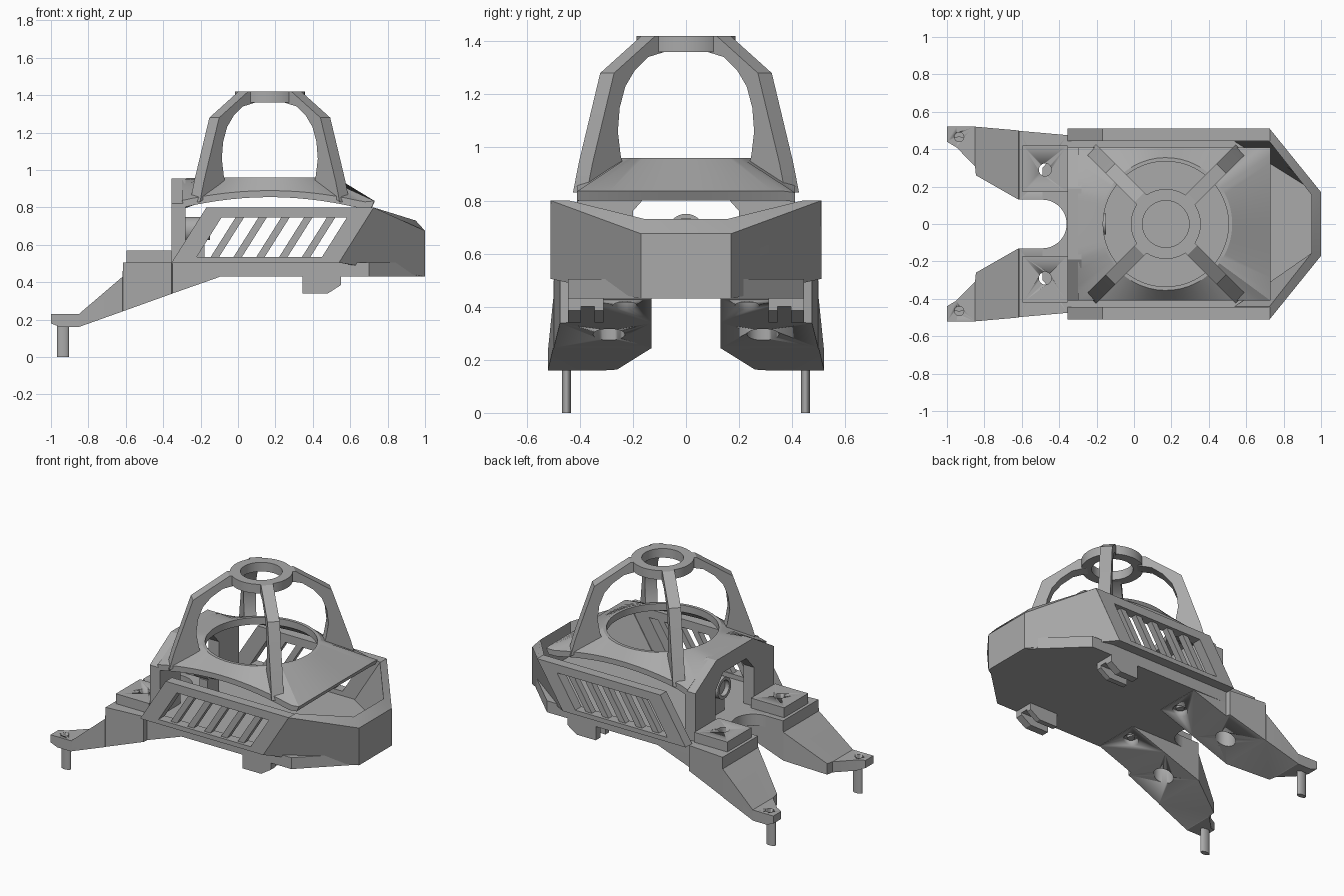
import bpy, bmesh
from math import radians, atan2, cos, sin, pi
from mathutils import Matrix, Vector

cube = bpy.data.objects.get("Cube")
if cube:
    bpy.data.objects.remove(cube)

grey = bpy.data.materials.new("mid grey")
grey.use_nodes = True
colour = (0.4, 0.4, 0.4, 1)
grey.diffuse_color = colour
grey.node_tree.nodes["Principled BSDF"].inputs["Base Color"].default_value = colour


def loft(name, sections, ring=False):
    """Skin matching closed sections; ring joins last to first."""
    bm = bmesh.new()
    rows = [[bm.verts.new(p) for p in s] for s in sections]
    n = len(rows[0])
    pairs = list(zip(rows, rows[1:]))
    if ring:
        pairs.append((rows[-1], rows[0]))
    else:
        bm.faces.new(rows[0])
        bm.faces.new(rows[-1])
    for a, b in pairs:
        for i in range(n):
            j = (i + 1) % n
            bm.faces.new((a[i], a[j], b[j], b[i]))
    bmesh.ops.recalc_face_normals(bm, faces=bm.faces)
    me = bpy.data.meshes.new(name)
    bm.to_mesh(me)
    bm.free()
    me.materials.append(grey)
    ob = bpy.data.objects.new(name, me)
    bpy.context.collection.objects.link(ob)
    bpy.ops.object.select_all(action="DESELECT")
    ob.select_set(True)
    bpy.context.view_layer.objects.active = ob
    bpy.ops.object.shade_smooth_by_angle(angle=radians(25))
    return ob


def prism(name, pts, lo, hi, axis):
    """Extrude a 2D outline along x, y or z."""
    def put(p, t):
        return {"x": (t, *p), "y": (p[0], t, p[1]), "z": (*p, t)}[axis]
    return loft(name, [[put(p, t) for p in pts] for t in (lo, hi)])


def disc(name, x, y, rx, ry, lo, hi, n=32):
    pts = [(x + rx * cos(2 * pi * i / n), y + ry * sin(2 * pi * i / n)) for i in range(n)]
    return prism(name, pts, lo, hi, "z")


def tube(name, profile, centre, axis="z", n=64):
    """Revolve a (radius, height) profile."""
    rows = []
    for i in range(n):
        c, s = cos(2 * pi * i / n), sin(2 * pi * i / n)
        rows.append([Vector((h, r * c, r * s) if axis == "x" else (r * c, r * s, h))
                     + Vector(centre) for r, h in profile])
    return loft(name, rows, ring=True)


def cut(target, cutter):
    cutter.hide_render = True
    cutter.hide_viewport = True
    cutter.display_type = "WIRE"
    m = target.modifiers.new("hole", "BOOLEAN")
    m.operation, m.solver, m.object = "DIFFERENCE", "EXACT", cutter


SLOPE = 0.63
CX = 0.17

# Floor plate with the rounded rear notch
notch = [(-0.49 + 0.13 * sin(a), 0.13 * cos(a)) for a in [pi * i / 24 for i in range(25)]]
outline = [(-0.49, 0.3), *notch, (-0.49, -0.3), (-0.355, -0.445), (0.7, -0.445),
           (0.985, -0.17), (0.985, 0.17), (0.7, 0.445), (-0.355, 0.445)]
prism("floor_plate", outline, 0.43, 0.505, "z")

# Nose wall, swept round the bow
side_section = [(0.54, 0.51, 0.505), (0.725, 0.51, 0.80), (0.725, 0.44, 0.80), (0.54, 0.44, 0.505)]
bow_section = [(1.0, 0.17, 0.43), (1.0, 0.17, 0.675), (0.95, 0.155, 0.73), (0.95, 0.155, 0.43)]


def flip(s):
    return [(x, -y, z) for x, y, z in s]


loft("nose_wall", [side_section, bow_section, flip(bow_section), flip(side_section)])


def slanted(x0, x1, z0, z1):
    def at(x, z):
        return (x + SLOPE * (z - 0.505), z)
    return [at(x0, z0), at(x1, z0), at(x1, z1), at(x0, z1)]


for s, side in ((1, "left"), (-1, "right")):
    # Slatted side panel
    frame = {"bottom": (-0.355, 0.54, 0.505, 0.535), "top": (-0.355, 0.54, 0.745, 0.80),
             "rear": (-0.355, -0.24, 0.535, 0.745), "front": (0.43, 0.54, 0.535, 0.745)}
    for key, f in frame.items():
        prism(f"{side}_panel_{key}", slanted(*f), s * 0.445, s * 0.51, "y")
    for i in range(5):
        x = -0.165 + 0.122 * i
        prism(f"{side}_slat_{i}", slanted(x, x + 0.045, 0.53, 0.75), s * 0.45, s * 0.49, "y")

    # Rear leg, lofted along x: x, inner y, outer y, bottom z, top z
    stations = [(-1.0, 0.44, 0.52, 0.18, 0.23), (-0.95, 0.41, 0.52, 0.16, 0.23),
                (-0.85, 0.31, 0.52, 0.16, 0.23), (-0.845, 0.26, 0.52, 0.163, 0.235),
                (-0.617, 0.13, 0.50, 0.244, 0.43), (-0.615, 0.13, 0.498, 0.245, 0.505),
                (-0.355, 0.13, 0.475, 0.338, 0.505), (-0.35, 0.13, 0.445, 0.34, 0.5),
                (-0.1, 0.13, 0.44, 0.428, 0.5)]
    leg = loft(f"{side}_leg", [[(x, s * a, b), (x, s * o, b), (x, s * o, t), (x, s * a, t)]
                               for x, a, o, b, t in stations])
    pad = prism(f"{side}_mount_pad", [(-0.595, s * 0.17), (-0.355, s * 0.17),
                                      (-0.355, s * 0.42), (-0.595, s * 0.42)], 0.5, 0.57, "z")
    bolt = disc(f"{side}_bolt_cutter", -0.475, s * 0.29, 0.034, 0.034, 0.1, 0.7)
    cut(leg, bolt)
    cut(pad, bolt)
    cut(leg, disc(f"{side}_bore_cutter", -0.475, s * 0.29, 0.06, 0.06, 0.1, 0.44))
    cut(leg, disc(f"{side}_tip_cutter", -0.935, s * 0.465, 0.025, 0.025, 0.17, 0.4))
    cut(leg, disc(f"{side}_screw_cutter", -0.17, s * 0.23, 0.045, 0.045, 0.3, 0.44))
    disc(f"{side}_screw", -0.17, s * 0.23, 0.025, 0.025, 0.415, 0.45, 16)
    disc(f"{side}_foot_pin", -0.935, s * 0.45, 0.032, 0.017, 0, 0.19)

    # Belly clip with two prongs
    clip = [(0.345, 0.44), (0.345, 0.34), (0.48, 0.34), (0.55, 0.385), (0.55, 0.44)]
    for key, a, b in (("outer", 0.395, 0.445), ("inner", 0.31, 0.345)):
        prism(f"{side}_clip_{key}", clip, s * a, s * b, "y")
    prism(f"{side}_clip_bridge", [(0.4, 0.40), (0.55, 0.40), (0.55, 0.44), (0.4, 0.44)],
          s * 0.34, s * 0.40, "y")

# Rear arch
half = [(0.2, 0.5), (0.2, 0.76), (0.12, 0.85)]
outer = [(0.41, 0.5), (0.41, 0.82), (0.19, 0.955)]
arch = ([(-y, z) for y, z in outer] + outer[::-1] + half
        + [(-y, z) for y, z in half[::-1]])
prism("rear_arch", arch, -0.355, -0.28, "x")

# Canopy shell: rectangular rim blending up to a round opening
X0, X1, Y1 = -0.3, 0.73, 0.41
corners = [(X1, -Y1), (X1, Y1), (X0, Y1), (X0, -Y1)]
STEPS = 20


def rim_height(x, y, edge):
    if edge == 0:
        return 0.835
    if edge == 2:
        return 0.955 - 0.125 * max(0, abs(y) - 0.19) / 0.22
    return 0.89 - 0.06 * min(1, ((x - CX) / 0.5) ** 2)


rows = []
for e in range(4):
    a, b = Vector(corners[e]), Vector(corners[(e + 1) % 4])
    for i in range(STEPS):
        p = a.lerp(b, i / STEPS)
        z = rim_height(p.x, p.y, e)
        ang = atan2(p.y, p.x - CX)
        c, s = cos(ang), sin(ang)
        rows.append([(CX + 0.335 * c, 0.335 * s, 0.96), (CX + 0.355 * c, 0.355 * s, 0.96),
                     (p.x, p.y, z), (p.x - 0.02 * c, p.y, z - 0.035),
                     (CX + 0.335 * c, 0.335 * s, 0.915)])
loft("canopy_shell", rows, ring=True)

# Crown ring and four cage ribs
tube("crown_ring", [(0.125, 1.36), (0.187, 1.36), (0.187, 1.42), (0.125, 1.42)], (CX, 0, 0))
rib = [(0.15, 1.42), (0.2, 1.42), (0.42, 1.28), (0.535, 0.94), (0.565, 0.83), (0.37, 0.925),
       (0.385, 0.97), (0.40, 1.06), (0.39, 1.15), (0.36, 1.23), (0.31, 1.29), (0.24, 1.34),
       (0.15, 1.36)]
for i in range(4):
    ob = prism(f"cage_rib_{i}", rib, -0.037, 0.037, "y")
    ob.matrix_world = Matrix.Translation((CX, 0, 0)) @ Matrix.Rotation(pi / 4 + i * pi / 2, 4, "Z")

# Round connector behind the arch opening
tube("connector_sleeve", [(0.05, -0.05), (0.07, -0.05), (0.07, 0.05), (0.05, 0.05)],
     (-0.23, 0, 0.68), "x", 32)
tube("connector_core", [(0.001, -0.02), (0.055, -0.02), (0.055, 0.08), (0.001, 0.08)],
     (-0.23, 0, 0.68), "x", 32)
prism("connector_stand", [(-0.24, 0.5), (-0.18, 0.5), (-0.18, 0.63), (-0.24, 0.63)],
      -0.06, 0.06, "y")
